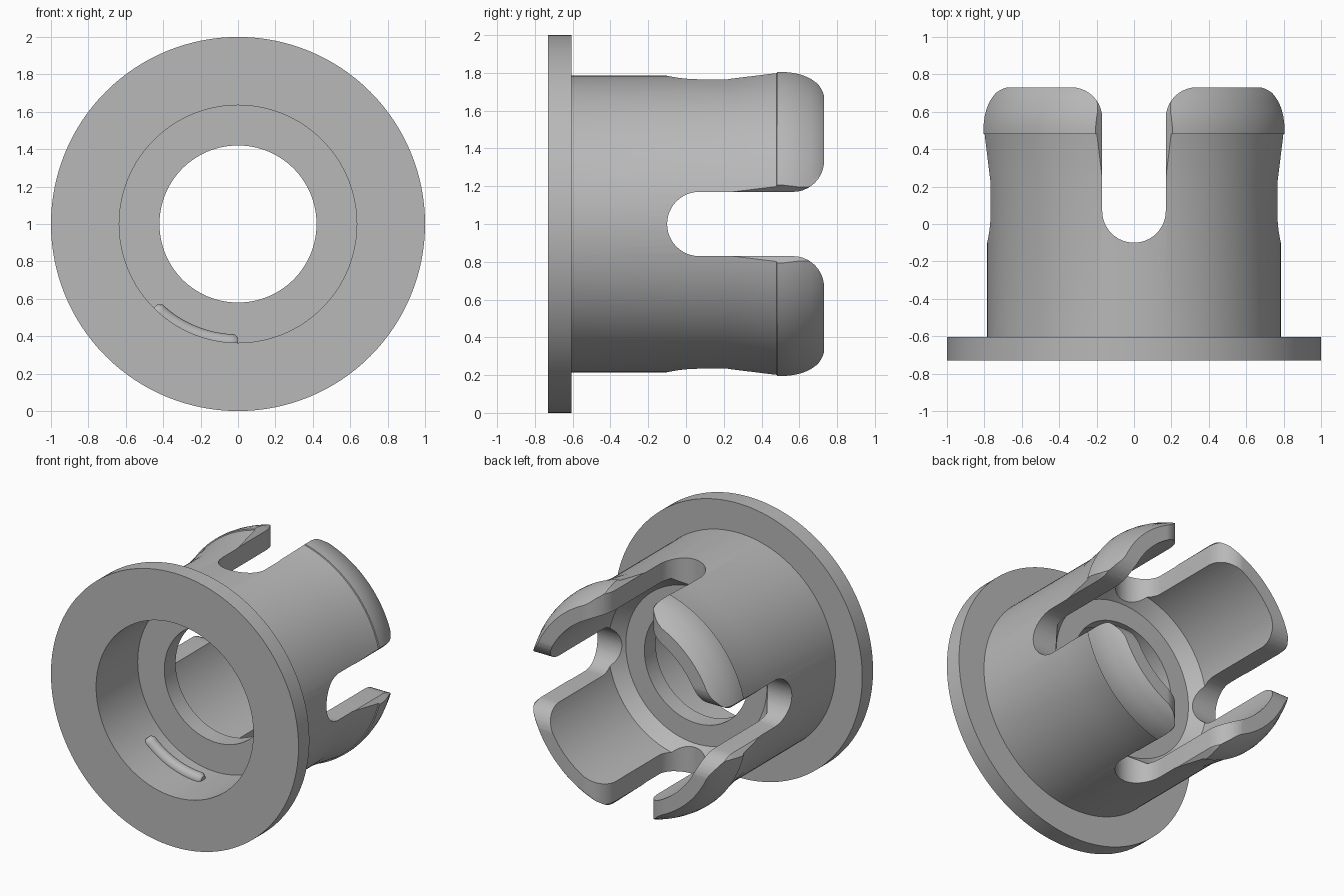
import bpy, bmesh, math
from mathutils import Vector, Matrix

cube = bpy.data.objects.get("Cube")
if cube:
    bpy.data.objects.remove(cube, do_unlink=True)

CENTRE = Vector((0, 0, 1))
SLOT, FILLET, TIP = 0.17, 0.165, 0.73

grey = bpy.data.materials.new("plain grey")
grey.use_nodes = True
colour = (0.48, 0.48, 0.48, 1)
grey.diffuse_color = colour
grey.node_tree.nodes["Principled BSDF"].inputs["Base Color"].default_value = colour


def finish(name, bm):
    bmesh.ops.recalc_face_normals(bm, faces=bm.faces)
    mesh = bpy.data.meshes.new(name)
    bm.to_mesh(mesh)
    bm.free()
    obj = bpy.data.objects.new(name, mesh)
    bpy.context.collection.objects.link(obj)
    mesh.materials.append(grey)
    return obj


def activate(obj):
    bpy.ops.object.select_all(action="DESELECT")
    obj.select_set(True)
    bpy.context.view_layer.objects.active = obj


def lathe(name, profile, steps=128):
    """Revolve a closed (radius, y) profile about the bushing axis."""
    bm = bmesh.new()
    rings = []
    for i in range(steps):
        a = 2 * math.pi * i / steps
        rings.append([bm.verts.new(CENTRE + Vector((r * math.cos(a), y, r * math.sin(a))))
                      for r, y in profile])
    n = len(profile)
    for i in range(steps):
        p, q = rings[i], rings[(i + 1) % steps]
        for j in range(n):
            k = (j + 1) % n
            bm.faces.new((p[j], p[k], q[k], q[j]))
    return finish(name, bm)


def slot_outline(grow):
    """Round-bottomed slot that opens through rounded finger corners."""
    half = [(SLOT * math.sin(a), 0.07 - SLOT * math.cos(a))
            for a in (math.pi / 2 * i / 12 for i in range(1, 13))]
    half.append((SLOT + grow, 0.25))
    for i in range(11):
        a = math.pi / 2 * i / 10
        half.append((SLOT + FILLET * (1 - math.cos(a)) + grow,
                     TIP + 0.001 - FILLET * (1 - math.sin(a))))
    half.append((SLOT + FILLET + grow, TIP + 0.1))
    return [(-x, y) for x, y in reversed(half)] + [(0, 0.07 - SLOT)] + half


def slot_cutter(angle):
    # Straight walls, flaring outside to chamfer the bulged finger edges
    bm = bmesh.new()
    loops = [[bm.verts.new((x, y, z)) for x, y in slot_outline(grow)]
             for z, grow in ((0.2, 0), (0.77, 0), (0.95, 0.18))]
    n = len(loops[0])
    for low, high in zip(loops, loops[1:]):
        for j in range(n):
            k = (j + 1) % n
            bm.faces.new((low[j], low[k], high[k], high[j]))
    bm.faces.new(loops[0])
    bm.faces.new(loops[-1])
    bmesh.ops.triangulate(bm, faces=bm.faces)
    bm.transform(Matrix.Translation(CENTRE) @ Matrix.Rotation(angle, 4, "Y"))
    cutter = finish("slot_cutter", bm)
    cutter.hide_render = True
    return cutter


# Flanged bushing body: outside, snap lip, tip, bore, inner ring, front recess
body = lathe("flanged_bushing", [
    (1, -TIP), (1, -0.605), (0.785, -0.605), (0.785, 0.22), (0.823, 0.48),
    (0.831, 0.482), (0.831, 0.52), (0.824, 0.57), (0.811, 0.62),
    (0.794, 0.66), (0.777, 0.70), (0.75, TIP), (0.65, TIP),
    (0.65, -0.03), (0.57, -0.12), (0.42, -0.12), (0.42, -0.25),
    (0.635, -0.25), (0.635, -TIP)])

# Four slots separate the snap fingers
for quarter in range(4):
    cutter = slot_cutter(quarter * math.pi / 2)
    mod = body.modifiers.new("slot", "BOOLEAN")
    mod.operation = "DIFFERENCE"
    mod.solver = "EXACT"
    mod.object = cutter
    activate(body)
    bpy.ops.object.modifier_apply(modifier=mod.name)
    bpy.data.objects.remove(cutter, do_unlink=True)
activate(body)
bpy.ops.object.shade_smooth_by_angle(angle=math.radians(25))

# Small retaining rib inside the front recess
curve = bpy.data.curves.new("retaining_rib", "CURVE")
curve.dimensions = "3D"
curve.bevel_depth = 0.045
curve.bevel_resolution = 4
curve.use_fill_caps = True
spline = curve.splines.new("POLY")
STEPS = 24
spline.points.add(STEPS)
for i, point in enumerate(spline.points):
    a = math.radians(225 + 45 * i / STEPS)
    point.co = (0.635 * math.cos(a), -0.40, 1 + 0.635 * math.sin(a), 1)
    point.radius = 0.6 if i in (0, STEPS) else 1
rib = bpy.data.objects.new("retaining_rib", curve)
bpy.context.collection.objects.link(rib)
curve.materials.append(grey)
activate(rib)
bpy.ops.object.convert(target="MESH")
bpy.ops.object.shade_smooth_by_angle(angle=math.radians(40))
